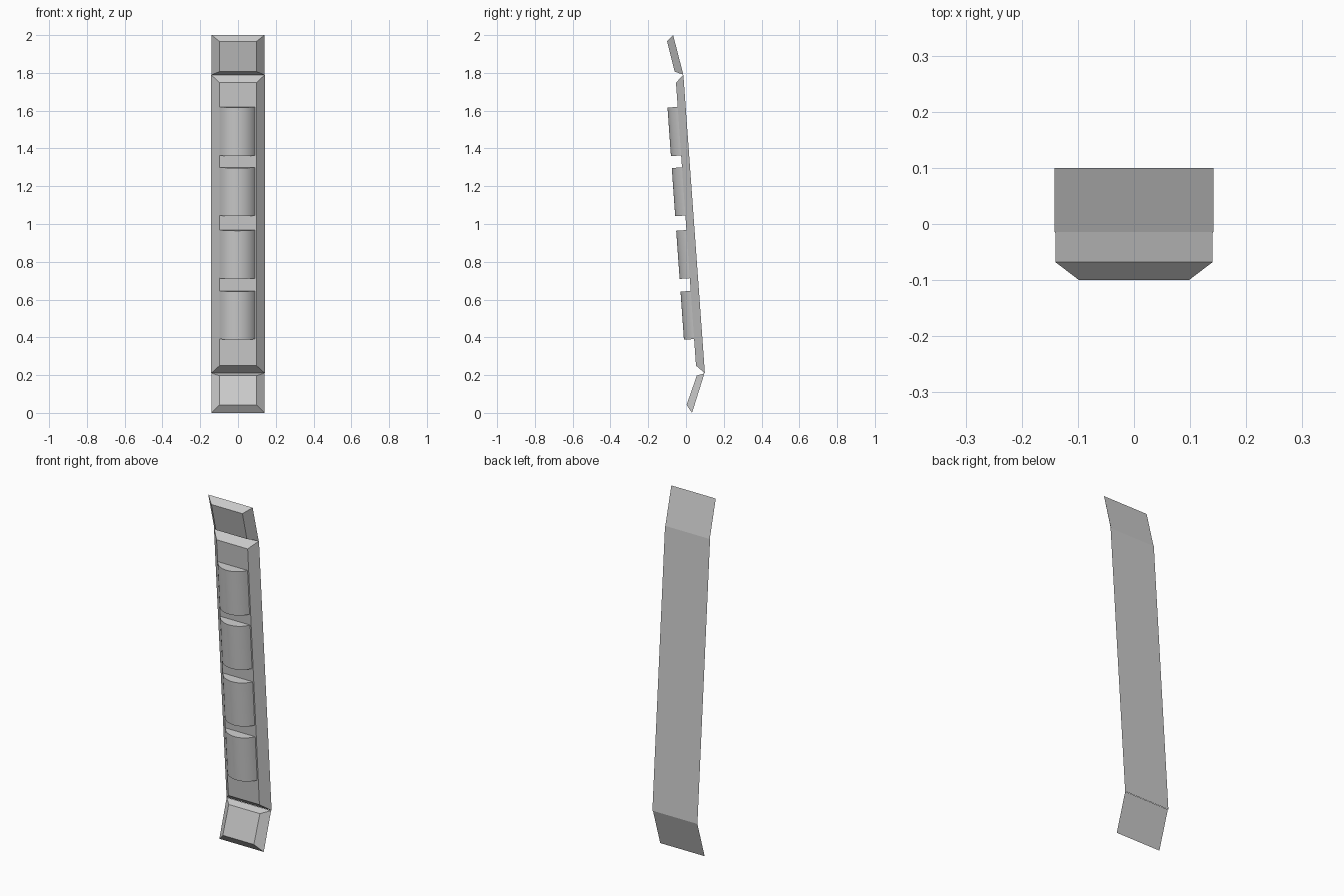
import bpy, bmesh, math

if "Cube" in bpy.data.objects:
    bpy.data.objects.remove(bpy.data.objects["Cube"])


def mesh_object(name, verts, faces):
    mesh = bpy.data.meshes.new(name)
    mesh.from_pydata(verts, [], faces)
    bm = bmesh.new()
    bm.from_mesh(mesh)
    bmesh.ops.recalc_face_normals(bm, faces=bm.faces)
    bm.to_mesh(mesh)
    bm.free()
    obj = bpy.data.objects.new(name, mesh)
    bpy.context.collection.objects.link(obj)
    return obj


def panel(name, back_top, back_bottom, front_top, front_bottom, half_back, half_front):
    """Chamfered slab from (y, z) side-view corners."""
    verts = []
    for (y1, z1), (y0, z0), w in ((back_top, back_bottom, half_back),
                                  (front_top, front_bottom, half_front)):
        verts += [(-w, y1, z1), (w, y1, z1), (w, y0, z0), (-w, y0, z0)]
    faces = [(0, 1, 2, 3), (4, 5, 6, 7)]
    faces += [(i, (i + 1) % 4, 4 + (i + 1) % 4, 4 + i) for i in range(4)]
    return mesh_object(name, verts, faces)


# Three chamfered panels: top flap, long body, bottom flap
panel("top_panel", (-0.068, 2.0), (-0.014, 1.79), (-0.1, 1.967), (-0.06, 1.807), 0.14, 0.098)
MAIN_TOP, MAIN_BOTTOM = (-0.053, 1.748), (0.053, 0.25)
panel("main_panel", (-0.014, 1.79), (0.1, 0.21), MAIN_TOP, MAIN_BOTTOM, 0.142, 0.098)
panel("bottom_panel", (0.098, 0.21), (0.032, 0.0), (0.057, 0.197), (0.003, 0.042), 0.14, 0.098)


def panel_y(z):
    t = (MAIN_TOP[1] - z) / (MAIN_TOP[1] - MAIN_BOTTOM[1])
    return MAIN_TOP[0] + t * (MAIN_BOTTOM[0] - MAIN_TOP[0])


# Rounded pads on the front, with an arched cross-section
HALF, RISE, CENTRE, STEPS = 0.094, 0.054, -0.003, 16
radius = (HALF ** 2 + RISE ** 2) / (2 * RISE)
sweep = math.asin(HALF / radius)
tilt = (MAIN_BOTTOM[0] - MAIN_TOP[0]) / (MAIN_TOP[1] - MAIN_BOTTOM[1])
for n, (z_top, z_bottom) in enumerate(((1.62, 1.363), (1.30, 1.045), (0.968, 0.713), (0.646, 0.391))):
    verts = []
    for z in (z_top, z_bottom):
        section = [(-HALF, -0.008)]
        for i in range(STEPS + 1):
            a = -sweep + 2 * sweep * i / STEPS
            section.append((radius * math.sin(a), RISE - radius * (1 - math.cos(a))))
        section.append((HALF, -0.008))
        verts += [(CENTRE + x, panel_y(z) - h, z + h * tilt * -1) for x, h in section]
    k = len(verts) // 2
    faces = [tuple(range(k)), tuple(range(k, 2 * k))]
    faces += [(i, (i + 1) % k, k + (i + 1) % k, k + i) for i in range(k)]
    pad = mesh_object(f"pad_{n + 1}", verts, faces)
    bpy.ops.object.select_all(action='DESELECT')
    pad.select_set(True)
    bpy.context.view_layer.objects.active = pad
    bpy.ops.object.shade_smooth_by_angle(angle=math.radians(25))
